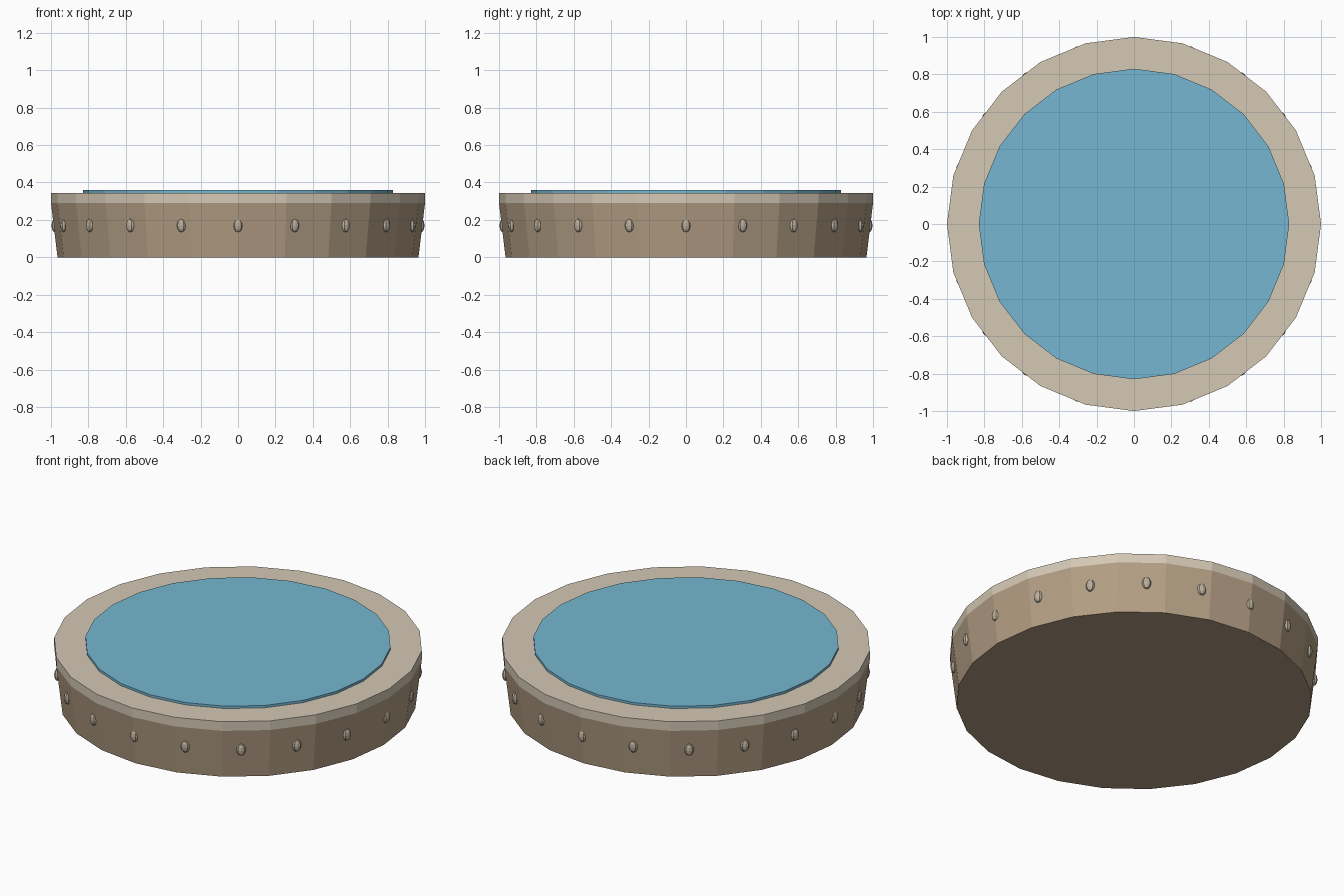
import bpy, bmesh
from math import pi, cos, sin
from mathutils import Matrix

if "Cube" in bpy.data.objects:
    bpy.data.objects.remove(bpy.data.objects["Cube"])

SIDES = 24
STUDS = 20


def material(name, rgb):
    m = bpy.data.materials.new(name)
    m.diffuse_color = (*rgb, 1)
    m.use_nodes = True
    m.node_tree.nodes["Principled BSDF"].inputs["Base Color"].default_value = m.diffuse_color
    return m


def add_object(name, bm, mat):
    bmesh.ops.recalc_face_normals(bm, faces=bm.faces)
    mesh = bpy.data.meshes.new(name)
    bm.to_mesh(mesh)
    bm.free()
    mesh.materials.append(mat)
    ob = bpy.data.objects.new(name, mesh)
    bpy.context.collection.objects.link(ob)
    return ob


def drum(name, r_low, r_high, z_low, z_high, mat):
    """Closed faceted drum with corners on the x and y axes."""
    bm = bmesh.new()
    rings = []
    for r, z in ((r_low, z_low), (r_high, z_high)):
        rings.append([bm.verts.new((r * cos(2 * pi * i / SIDES),
                                    r * sin(2 * pi * i / SIDES), z))
                      for i in range(SIDES)])
    low, high = rings
    for i in range(SIDES):
        j = (i + 1) % SIDES
        bm.faces.new((low[i], low[j], high[j], high[i]))
    bm.faces.new(low[::-1])
    bm.faces.new(high)
    return add_object(name, bm, mat)


wall_mat = material("wall_tan", (0.45, 0.34, 0.23))
rim_mat = material("rim_sand", (0.66, 0.58, 0.46))
water_mat = material("water_blue", (0.18, 0.47, 0.64))
stud_mat = material("stud_sand", (0.50, 0.43, 0.33))

# Flared wall, upright rim band and thin water disc
drum("pool_wall", 0.965, 1.0, 0.0, 0.29, wall_mat)
drum("pool_rim", 1.0, 1.0, 0.29, 0.345, rim_mat)
drum("water", 0.83, 0.83, 0.345, 0.359, water_mat)

# Ring of oval studs around the wall
bm = bmesh.new()
for k in range(STUDS):
    place = (Matrix.Rotation(2 * pi * k / STUDS, 4, 'Z')
             @ Matrix.Translation((0.98, 0, 0.17))
             @ Matrix.Diagonal((0.017, 0.025, 0.036, 1)))
    bmesh.ops.create_uvsphere(bm, u_segments=8, v_segments=6, radius=1, matrix=place)
add_object("wall_studs", bm, stud_mat)
